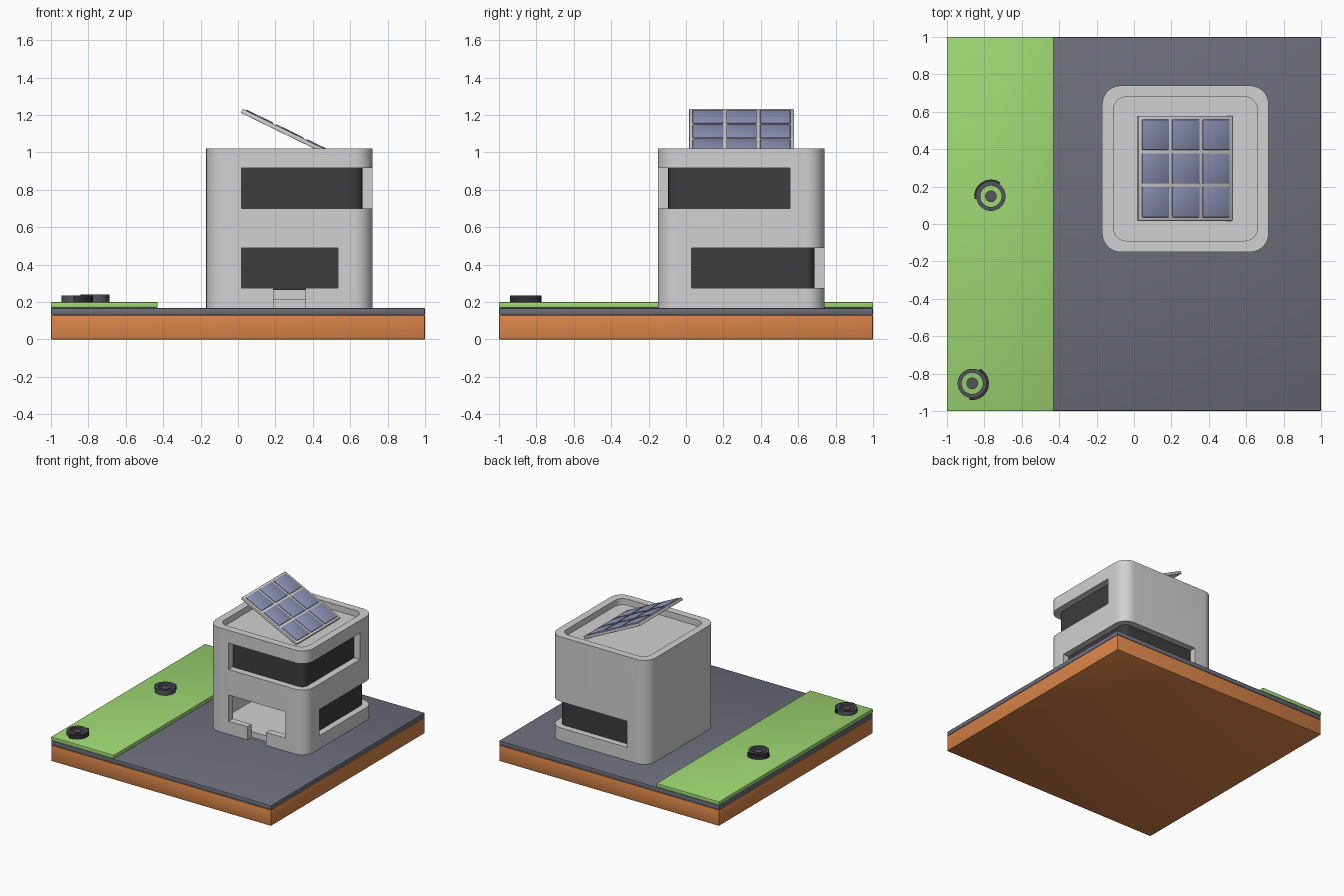
import bpy, bmesh, math
from mathutils import Matrix

if "Cube" in bpy.data.objects:
    bpy.data.objects.remove(bpy.data.objects["Cube"])


def material(name, r, g, b):
    m = bpy.data.materials.new(name)
    m.diffuse_color = (r, g, b, 1)
    m.use_nodes = True
    m.node_tree.nodes["Principled BSDF"].inputs["Base Color"].default_value = m.diffuse_color
    return m


ORANGE = material("orange earth", 0.69, 0.23, 0.065)
SLATE = material("slate paving", 0.15, 0.155, 0.195)
GREEN = material("lawn green", 0.34, 0.68, 0.17)
WALL = material("pale wall", 0.64, 0.64, 0.64)
GLASS = material("dark glass", 0.045, 0.045, 0.045)
CELL = material("solar blue", 0.27, 0.30, 0.48)
RING = material("ring grey", 0.09, 0.09, 0.11)
BLACK = material("charcoal", 0.03, 0.03, 0.034)


def finish(name, bm, mat, smooth=True):
    bmesh.ops.recalc_face_normals(bm, faces=bm.faces)
    me = bpy.data.meshes.new(name)
    bm.to_mesh(me)
    bm.free()
    ob = bpy.data.objects.new(name, me)
    bpy.context.collection.objects.link(ob)
    if mat:
        me.materials.append(mat)
    if smooth:
        smooth_edges(ob)
    return ob


def smooth_edges(ob):
    bpy.ops.object.select_all(action='DESELECT')
    bpy.context.view_layer.objects.active = ob
    ob.select_set(True)
    bpy.ops.object.shade_smooth_by_angle(angle=math.radians(35))


def prism(name, pts, z0, z1, mat, top_bevel=0.0, smooth=True):
    bm = bmesh.new()
    low = [bm.verts.new((x, y, z0)) for x, y in pts]
    top = [bm.verts.new((x, y, z1)) for x, y in pts]
    n = len(pts)
    bm.faces.new(low[::-1])
    cap = bm.faces.new(top)
    for i in range(n):
        j = (i + 1) % n
        bm.faces.new((low[i], low[j], top[j], top[i]))
    if top_bevel:
        bmesh.ops.bevel(bm, geom=list(cap.edges), offset=top_bevel, segments=4,
                        profile=0.5, affect='EDGES')
    return finish(name, bm, mat, smooth)


def rounded(x0, x1, y0, y1, r, seg=10):
    pts = []
    for cx, cy, a in ((x1 - r, y1 - r, 0), (x0 + r, y1 - r, 90),
                      (x0 + r, y0 + r, 180), (x1 - r, y0 + r, 270)):
        for i in range(seg + 1):
            t = math.radians(a + 90 * i / seg)
            pts.append((cx + r * math.cos(t), cy + r * math.sin(t)))
    return pts


def box(name, x0, x1, y0, y1, z0, z1, mat, bevel=0.0, mtx=None):
    bm = bmesh.new()
    bmesh.ops.create_cube(bm, size=1)
    for v in bm.verts:
        v.co = ((x0 + x1) / 2 + v.co.x * (x1 - x0), (y0 + y1) / 2 + v.co.y * (y1 - y0),
                (z0 + z1) / 2 + v.co.z * (z1 - z0))
    if bevel:
        bmesh.ops.bevel(bm, geom=list(bm.edges), offset=bevel, segments=2,
                        profile=0.5, affect='EDGES')
    if mtx:
        bm.transform(mtx)
    return finish(name, bm, mat)


def arc_ring(name, cx, cy, r0, r1, a0, a1, z0, z1, mat, seg=40):
    closed = a1 - a0 >= 360
    bm = bmesh.new()
    rows = []
    for i in range(seg if closed else seg + 1):
        t = math.radians(a0 + (a1 - a0) * i / seg)
        rows.append([bm.verts.new((cx + r * math.cos(t), cy + r * math.sin(t), z))
                     for r, z in ((r0, z0), (r1, z0), (r1, z1), (r0, z1))])
    for i in range(seg):
        a, b = rows[i], rows[(i + 1) % len(rows)]
        for k in range(4):
            m = (k + 1) % 4
            bm.faces.new((a[k], a[m], b[m], b[k]))
    if not closed:
        bm.faces.new(rows[0])
        bm.faces.new(rows[-1][::-1])
    return finish(name, bm, mat)


def cut(ob, cutter):
    cutter.hide_render = True
    mod = ob.modifiers.new("cut", 'BOOLEAN')
    mod.operation = 'DIFFERENCE'
    mod.solver = 'EXACT'
    mod.object = cutter
    bpy.context.view_layer.objects.active = ob
    bpy.ops.object.modifier_apply(modifier=mod.name)
    bpy.data.objects.remove(cutter)


# ground layers
box("earth_base", -1, 1, -1, 1, 0, 0.13, ORANGE, 0.006)
box("paving", -1, 1, -1, 1, 0.13, 0.168, SLATE, 0.006)
box("lawn", -1, -0.43, -1, 1, 0.168, 0.2, GREEN, 0.005)

# house shell
X0, X1, Y0, Y1, T = -0.17, 0.72, -0.15, 0.74, 0.055
house = prism("house_shell", rounded(X0, X1, Y0, Y1, 0.1), 0.168, 1.022, WALL, 0.028, False)
cut(house, prism("roof_cutter", rounded(-0.11, 0.66, -0.09, 0.68, 0.07), 0.972, 1.2, None, 0, False))
cut(house, prism("room_cutter", rounded(X0 + T, X1 - T, Y0 + T, Y1 - T, 0.05), 0.215, 0.6, None, 0, False))
D = 0.08
for b in ((0.02, 0.9, -0.3, Y0 + D, 0.70, 0.917),      # upper front
          (X1 - D, 0.9, -0.3, 0.555, 0.70, 0.917),     # upper right
          (0.02, 0.9, Y1 - D, 0.9, 0.275, 0.49),       # lower back
          (X1 - D, 0.9, 0.03, 0.9, 0.275, 0.49),       # lower right
          (0.02, 0.535, -0.3, Y0 + D, 0.275, 0.49),    # lower front opening
          (0.19, 0.36, -0.3, Y0 + T, 0.167, 0.30)):    # doorway
    cut(house, box("opening_cutter", *b, None))
smooth_edges(house)

# upper glazing: rounded core behind the corner window
prism("upper_glass", rounded(X0 + T, X1 - T, Y0 + T, Y1 - T, 0.05), 0.68, 0.94, GLASS)


# lower glazing: bent pane around the back right corner
def bent(inset, r):
    x, y = X1 - inset, Y1 - inset
    arc = [(x - r + r * math.cos(math.pi / 2 * i / 8), y - r + r * math.sin(math.pi / 2 * i / 8))
           for i in range(9)]
    return [(x, 0.015)] + arc + [(0.005, y)]


prism("lower_glass", bent(T - 0.003, 0.05) + bent(T + 0.03, 0.03)[::-1], 0.265, 0.50, GLASS)

# tilted solar panel
tilt = Matrix.Translation((0.272, 0.297, 1.1)) @ Matrix.Rotation(math.radians(26), 4, 'Y')
box("solar_frame", -0.28, 0.28, -0.28, 0.28, -0.0125, 0.0105, WALL, 0.003, tilt)
for i in (-1, 0, 1):
    for j in (-1, 0, 1):
        x, y = i * 0.18, j * 0.18
        box("solar_cell", x - 0.081, x + 0.081, y - 0.081, y + 0.081, 0.005, 0.0165,
            CELL, 0.005, tilt)

# round lawn fixtures: hub, ring and partial guard
for cx, cy, a0, a1, top in ((-0.765, 0.148, 55, 190, 0.24), (-0.865, -0.852, -100, 62, 0.234)):
    arc_ring("fixture_ring", cx, cy, 0.057, 0.078, 0, 360, 0.2, top, RING)
    arc_ring("fixture_guard", cx, cy, 0.074, 0.089, a0, a1, 0.199, 0.235, BLACK)
    hub = [(cx + 0.031 * math.cos(math.tau * i / 32), cy + 0.031 * math.sin(math.tau * i / 32))
           for i in range(32)]
    prism("fixture_hub", hub, 0.199, 0.23, RING)
